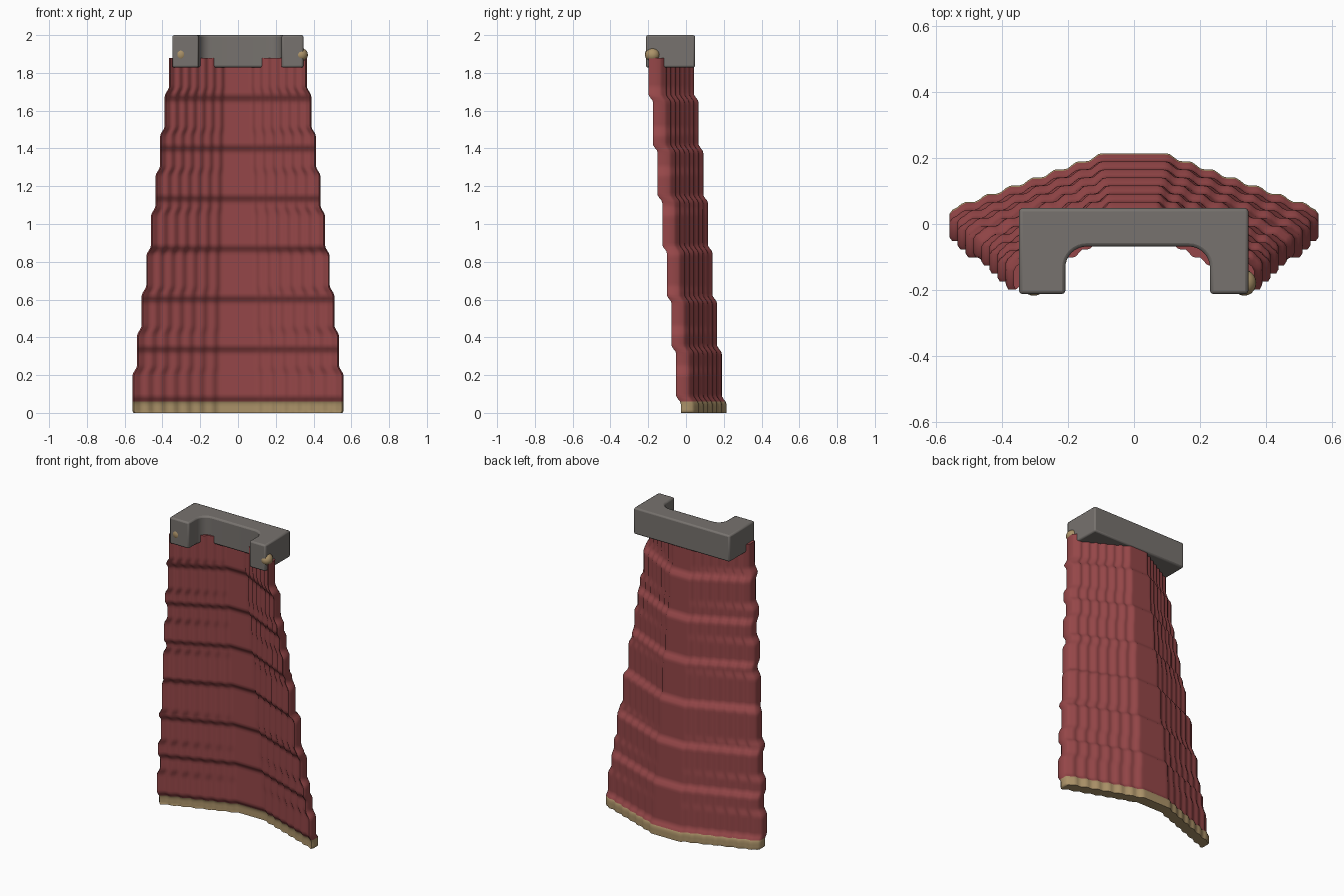
import bpy, bmesh, math

if "Cube" in bpy.data.objects:
    bpy.data.objects.remove(bpy.data.objects["Cube"])


def material(name, rgb):
    m = bpy.data.materials.new(name)
    m.diffuse_color = (*rgb, 1)
    m.use_nodes = True
    m.node_tree.nodes["Principled BSDF"].inputs["Base Color"].default_value = m.diffuse_color
    return m


RED = material("red cloth", (0.30, 0.062, 0.065))
GOLD = material("gold trim", (0.41, 0.29, 0.14))
GREY = material("grey collar", (0.185, 0.17, 0.157))


def finish(bm, name, mats, angle=40):
    bmesh.ops.recalc_face_normals(bm, faces=bm.faces)
    mesh = bpy.data.meshes.new(name)
    bm.to_mesh(mesh)
    bm.free()
    for m in mats:
        mesh.materials.append(m)
    ob = bpy.data.objects.new(name, mesh)
    bpy.context.collection.objects.link(ob)
    bpy.ops.object.select_all(action='DESELECT')
    ob.select_set(True)
    bpy.context.view_layer.objects.active = ob
    bpy.ops.object.shade_smooth_by_angle(angle=math.radians(angle))
    return ob


def steps(v, first, pitch, count, width):
    """Number of soft stair steps passed at v."""
    total = 0
    for k in range(count):
        t = min(1, max(0, (v - first - pitch * k) / width + 0.5))
        total += t * t * (3 - 2 * t)
    return total


# Cape: curved, stepped sheet that narrows and leans forward towards the top
HALF, STEP, THICK, N = 0.563, 0.0245, 0.07, 84


def arc_drop(u):
    """How far the sheet falls forward at u = 0 (middle) to 1 (side)."""
    return STEP * steps(abs(u), 0.215, 0.121, 7, 0.075)


section = []
for i in range(N + 1):
    u = -1 + 2 * i / N
    section.append((u, 0.214 - arc_drop(u), 0.0))
for i in range(N + 1):
    u = 1 - 2 * i / N
    section.append((u, 0.214 - THICK - arc_drop(u), 0.0))
# soften the two side edges
for i in (0, N, N + 1, 2 * N + 1):
    u, y, _ = section[i]
    section[i] = (u * 0.992, y + (-0.012 if i in (0, N) else 0.012), 0)

levels = [0.0, 0.008] + [0.018 + 0.014 * i for i in range(134)]
bm = bmesh.new()
rings = []
for z in levels:
    half = HALF - STEP * steps(z, 0.225, 0.211, 9, 0.055)
    lean = STEP * steps(z, 0.07, 0.266, 7, 0.042)
    trim = 0.99 if z == 0 else 1
    rings.append([bm.verts.new((u * half * trim, y - lean, z)) for u, y, _ in section])
n = len(section)
for z, a, b in zip(levels, rings, rings[1:]):
    for i in range(n):
        f = bm.faces.new((a[i], a[(i + 1) % n], b[(i + 1) % n], b[i]))
        f.material_index = 1 if z < 0.05 else 0
for ring, mat in ((rings[0], 1), (rings[-1], 0)):
    for i in range(N):
        f = bm.faces.new((ring[i], ring[i + 1], ring[n - 2 - i], ring[n - 1 - i]))
        f.material_index = mat
finish(bm, "cape", [RED, GOLD], 60)

# Collar: U-shaped block with a rounded notch at the front
outline = [(-0.348, 0.048), (-0.348, -0.212), (-0.208, -0.212)]
R = 0.065
for cx, start in ((-0.208 + R, 180), (0.23 - R, 90)):
    for k in range(9):
        a = math.radians(start - 90 * k / 8)
        outline.append((cx + R * math.cos(a), -0.068 - R + R * math.sin(a)))
outline += [(0.23, -0.212), (0.346, -0.212), (0.346, 0.048)]
bm = bmesh.new()
base = bm.faces.new([bm.verts.new((x, y, 1.828)) for x, y in outline])
top = bmesh.ops.extrude_face_region(bm, geom=[base])["geom"]
bmesh.ops.translate(bm, vec=(0, 0, 0.172),
                    verts=[g for g in top if isinstance(g, bmesh.types.BMVert)])
collar = finish(bm, "collar", [GREY])
bevel = collar.modifiers.new("soft edges", 'BEVEL')
bevel.width, bevel.segments = 0.01, 2
bevel.limit_method = 'ANGLE'

# Clasps: round studs sunk into the collar arms
for name, centre, size in (
        ("left_clasp", (-0.303, -0.195, 1.897), (0.029, 0.022, 0.034)),
        ("right_clasp", (0.334, -0.178, 1.895), (0.036, 0.039, 0.036))):
    bm = bmesh.new()
    bmesh.ops.create_uvsphere(bm, u_segments=20, v_segments=12, radius=1)
    for v in bm.verts:
        v.co = [c + s * p for c, s, p in zip(centre, size, v.co)]
    finish(bm, name, [GOLD])
